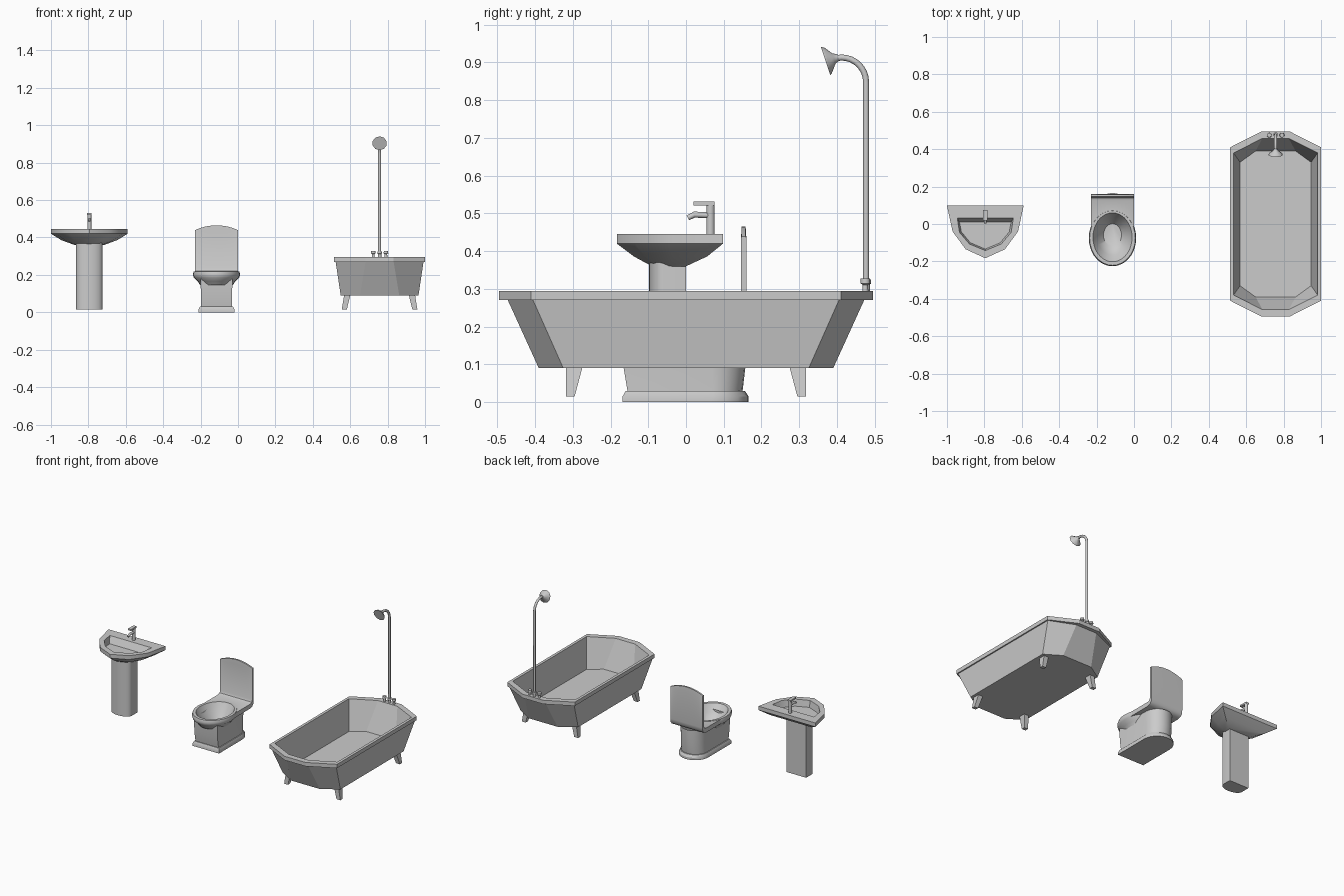
import bpy, bmesh
from math import sin, cos, pi, sqrt, radians
from mathutils import Vector

if "Cube" in bpy.data.objects:
    bpy.data.objects.remove(bpy.data.objects["Cube"])


def loft(name, rings, cap0=True, cap1=True, smooth=None):
    """Skin equal-length closed rings of 3D points."""
    bm = bmesh.new()
    vs = [[bm.verts.new(p) for p in r] for r in rings]
    n = len(vs[0])
    for a, b in zip(vs, vs[1:]):
        for i in range(n):
            j = (i + 1) % n
            bm.faces.new((a[i], a[j], b[j], b[i]))
    if cap0:
        bm.faces.new(vs[0][::-1])
    if cap1:
        bm.faces.new(vs[-1])
    bmesh.ops.recalc_face_normals(bm, faces=bm.faces[:])
    me = bpy.data.meshes.new(name)
    bm.to_mesh(me)
    bm.free()
    ob = bpy.data.objects.new(name, me)
    bpy.context.collection.objects.link(ob)
    if smooth:
        bpy.ops.object.select_all(action='DESELECT')
        ob.select_set(True)
        bpy.context.view_layer.objects.active = ob
        bpy.ops.object.shade_smooth_by_angle(angle=radians(smooth))
    return ob


def tube(name, x, path, radii, n=10):
    """Round section swept along a (y, z) path at constant x."""
    pts = [Vector(p) for p in path]
    rings = []
    for i, (p, r) in enumerate(zip(pts, radii)):
        t = (pts[min(i + 1, len(pts) - 1)] - pts[max(i - 1, 0)]).normalized()
        ring = []
        for k in range(n):
            a = 2 * pi * (k + 0.5) / n
            s = r * sin(a)
            ring.append((x + r * cos(a), p.x - t.y * s, p.y + t.x * s))
        rings.append(ring)
    return loft(name, rings, smooth=40)


def octagon(hx, hy, cx, cy, z):
    pts = [(hx, -cy), (hx, cy), (cx, hy), (-cx, hy),
           (-hx, cy), (-hx, -cy), (-cx, -hy), (cx, -hy)]
    return [(TUB + x, y, z) for x, y in pts]


def d_ring(x0, w, flat, straight, tip, z, n=12):
    """D outline: flat edge, straight sides, elliptical far end."""
    arc = [(x0 + w * cos(pi * i / n), straight + (tip - straight) * sin(pi * i / n), z)
           for i in range(n + 1)]
    return [(x0 - w, flat, z), (x0 + w, flat, z)] + arc


def ellipse(x0, y0, rx, ry, z, n=28):
    return [(x0 + rx * cos(2 * pi * i / n), y0 + ry * sin(2 * pi * i / n), z)
            for i in range(n)]


def slab(name, x0, x1, profile):
    """(y, z) profile extruded along x."""
    return loft(name, [[(x, y, z) for y, z in profile] for x in (x0, x1)])


# Bathtub: outer shell, rim and inside in one loft
TUB = 0.757
loft("bathtub", [octagon(0.208, 0.39, 0.105, 0.325, 0.09),
                 octagon(0.235, 0.472, 0.075, 0.405, 0.27),
                 octagon(0.243, 0.495, 0.075, 0.41, 0.27),
                 octagon(0.243, 0.495, 0.075, 0.41, 0.295),
                 octagon(0.225, 0.458, 0.07, 0.38, 0.295),
                 octagon(0.19, 0.39, 0.107, 0.33, 0.11)])

# Splayed tub feet
for sx in (-1, 1):
    for sy in (-1, 1):
        def foot(a, b, c, d, z):
            return [(TUB + sx * p, sy * q, z) for p, q in ((a, c), (b, c), (b, d), (a, d))]
        loft("tub_foot", [foot(0.175, 0.202, 0.295, 0.318, 0.015),
                          foot(0.157, 0.190, 0.275, 0.318, 0.09)])

# Shower pipe, collar and head
bend = [(0.412 + 0.065 * cos(a * pi / 16), 0.848 + 0.065 * sin(a * pi / 16))
        for a in range(0, 9)]
path = [(0.477, 0.295)] + bend + [(0.395, 0.911)]
tube("shower_pipe", TUB, path, [0.008] * len(path))
tube("pipe_collar", TUB, [(0.477, 0.295), (0.477, 0.312), (0.477, 0.314), (0.477, 0.325)],
     [0.01, 0.01, 0.013, 0.013])
tube("shower_head", TUB, [(0.404, 0.914), (0.392, 0.910), (0.376, 0.9055), (0.370, 0.9035)],
     [0.009, 0.014, 0.036, 0.039])

# Tub taps
for x in (-0.034, 0.034):
    tube("tub_tap", TUB + x, [(0.475, 0.295), (0.475, 0.311), (0.475, 0.315), (0.475, 0.328)],
         [0.008, 0.007, 0.013, 0.012])

# Washbasin
SINK = -0.795


def basin(pts, z):
    mirrored = [(-x, y) for x, y in pts[::-1] if x > 0]
    return [(SINK + x, y, z) for x, y in pts + mirrored]


outer = [(0, -0.183), (0.105, -0.135), (0.175, -0.04), (0.205, 0.098)]
middle = [(0, -0.138), (0.078, -0.108), (0.13, -0.035), (0.15, 0.056)]
under = [(0, -0.09), (0.04, -0.077), (0.068, -0.045), (0.08, 0.0)]
hole = [(0, -0.142), (0.085, -0.107), (0.138, -0.045), (0.15, 0.032)]
floor = [(0, -0.134), (0.08, -0.1), (0.128, -0.042), (0.138, 0.01)]
loft("washbasin", [basin(under, 0.36), basin(middle, 0.386), basin(outer, 0.42),
                   basin(outer, 0.445), basin(hole, 0.445), basin(floor, 0.403)], smooth=30)
loft("basin_pedestal", [d_ring(SINK, 0.07, 0.0, -0.06, -0.098, z) for z in (0.015, 0.375)],
     smooth=40)

# Basin tap: body, spout, lever
tube("tap_body", SINK, [(0.065, 0.445), (0.065, 0.53)], [0.011, 0.011])
tube("tap_spout", SINK, [(0.06, 0.495), (0.022, 0.497), (0.005, 0.488)],
     [0.008, 0.008, 0.007])
slab("tap_lever", SINK - 0.011, SINK + 0.011,
     [(0.02, 0.521), (0.076, 0.521), (0.076, 0.531), (0.02, 0.531)])

# Toilet foot and body: flat front, rounded back
WC = -0.115
loft("toilet_foot", [d_ring(WC, 0.096, -0.168, 0.07, 0.166, 0.0),
                     d_ring(WC, 0.096, -0.168, 0.07, 0.166, 0.015),
                     d_ring(WC, 0.089, -0.16, 0.07, 0.156, 0.03)], smooth=30)
loft("toilet_body", [d_ring(WC, 0.083, -0.155, 0.07, 0.15, 0.03),
                     d_ring(WC, 0.083, -0.165, 0.07, 0.157, 0.09),
                     d_ring(WC, 0.086, -0.168, 0.07, 0.158, 0.188)], cap1=False, smooth=40)

# Toilet bowl: outside, rim and inside in one loft
loft("toilet_bowl", [ellipse(WC, -0.07, 0.088, 0.112, 0.145),
                     ellipse(WC, -0.072, 0.1, 0.126, 0.165),
                     ellipse(WC, -0.075, 0.121, 0.146, 0.185),
                     ellipse(WC, -0.075, 0.127, 0.151, 0.203),
                     ellipse(WC, -0.075, 0.122, 0.146, 0.218),
                     ellipse(WC, -0.071, 0.105, 0.131, 0.218),
                     ellipse(WC, -0.066, 0.082, 0.1, 0.17),
                     ellipse(WC, -0.06, 0.048, 0.062, 0.125)], cap0=False, smooth=50)

# Toilet shelf folding up into the raised lid with an arched top
rings = []
N = 16
for i in range(N + 1):
    u = -cos(pi * i / N)
    x = 0.116 * u
    front = -0.07 + 0.136 * sqrt(max(0, 1 - (x / 0.109) ** 2))
    top = 0.465 - 0.026 * u * u
    prof = [(front, 0.187), (0.125, 0.187), (0.145, 0.193), (0.157, 0.208), (0.16, 0.23),
            (0.16, 0.435), (0.158, top), (0.147, top), (0.146, 0.435),
            (0.146, 0.236), (0.14, 0.222), (0.125, 0.216), (front, 0.216)]
    rings.append([(WC + x, y, z) for y, z in prof])
loft("toilet_lid", rings, smooth=35)
